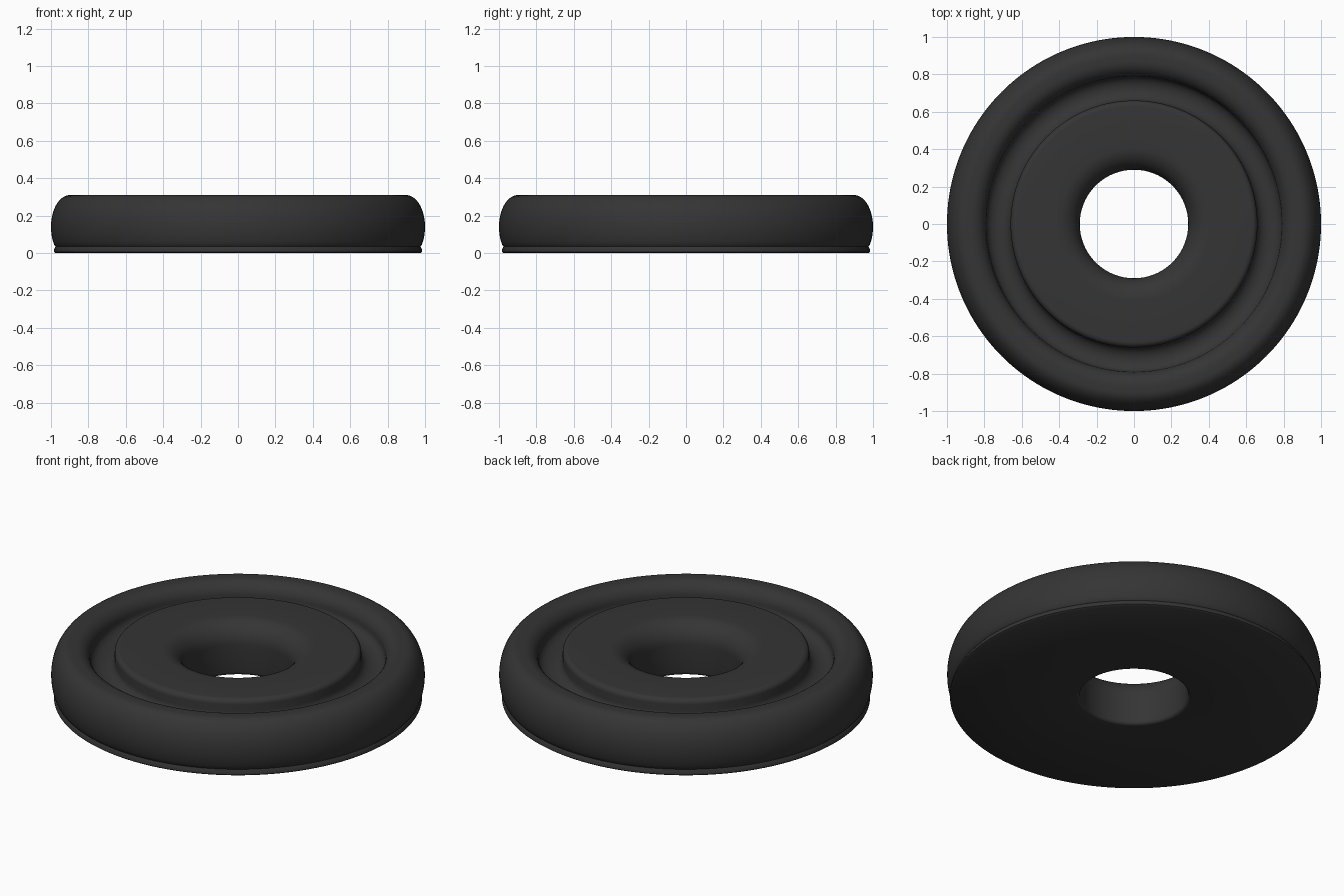
import bpy, bmesh, math

if "Cube" in bpy.data.objects:
    bpy.data.objects.remove(bpy.data.objects["Cube"])

SEG = 160

def arc(cx, cz, rx, rz, a0, a1, n=8):
    """Elliptical arc points in the (radius, height) plane, degrees."""
    return [(cx + rx * math.cos(math.radians(a0 + (a1 - a0) * i / n)),
             cz + rz * math.sin(math.radians(a0 + (a1 - a0) * i / n))) for i in range(n + 1)]

def lathe(name, profile, mat):
    """Spin a closed profile about z."""
    bm = bmesh.new()
    rings = []
    for i in range(SEG):
        a = 2 * math.pi * i / SEG
        rings.append([bm.verts.new((r * math.cos(a), r * math.sin(a), z)) for r, z in profile])
    n = len(profile)
    for i in range(SEG):
        p, q = rings[i], rings[(i + 1) % SEG]
        for j in range(n):
            k = (j + 1) % n
            bm.faces.new((p[j], q[j], q[k], p[k]))
    bmesh.ops.recalc_face_normals(bm, faces=bm.faces)
    me = bpy.data.meshes.new(name)
    bm.to_mesh(me)
    bm.free()
    me.materials.append(mat)
    ob = bpy.data.objects.new(name, me)
    bpy.context.collection.objects.link(ob)
    bpy.context.view_layer.objects.active = ob
    ob.select_set(True)
    bpy.ops.object.shade_smooth_by_angle(angle=math.radians(35))
    ob.select_set(False)
    return ob

rubber = bpy.data.materials.new("black rubber")
rubber.diffuse_color = (0.035, 0.035, 0.035, 1)
rubber.use_nodes = True
rubber.node_tree.nodes["Principled BSDF"].inputs["Base Color"].default_value = rubber.diffuse_color

profile = []
# flat underside and small foot lip
profile += [(0.31, 0.0), (0.975, 0.0), (0.985, 0.007), (0.985, 0.018), (0.975, 0.035)]
# bulging outer wall into the rounded rim
profile += arc(0.90, 0.14, 0.10, 0.17, -35, 90, 18)
# inner side of the rim
profile += arc(0.87, 0.23, 0.08, 0.08, 90, 180, 10)
# U-shaped groove
profile += arc(0.725, 0.23, 0.065, 0.05, 0, -180, 14)[1:]
# raised centre disc, rounded outer and inner edges
profile += arc(0.63, 0.27, -0.03, 0.03, 180, 90, 6)
profile += arc(0.41, 0.18, 0.12, 0.12, 90, 180, 12)
# hole wall with small bottom fillet
profile += arc(0.31, 0.02, 0.02, 0.02, 180, 270, 4)[:-1]

lathe("ring_washer", profile, rubber)
